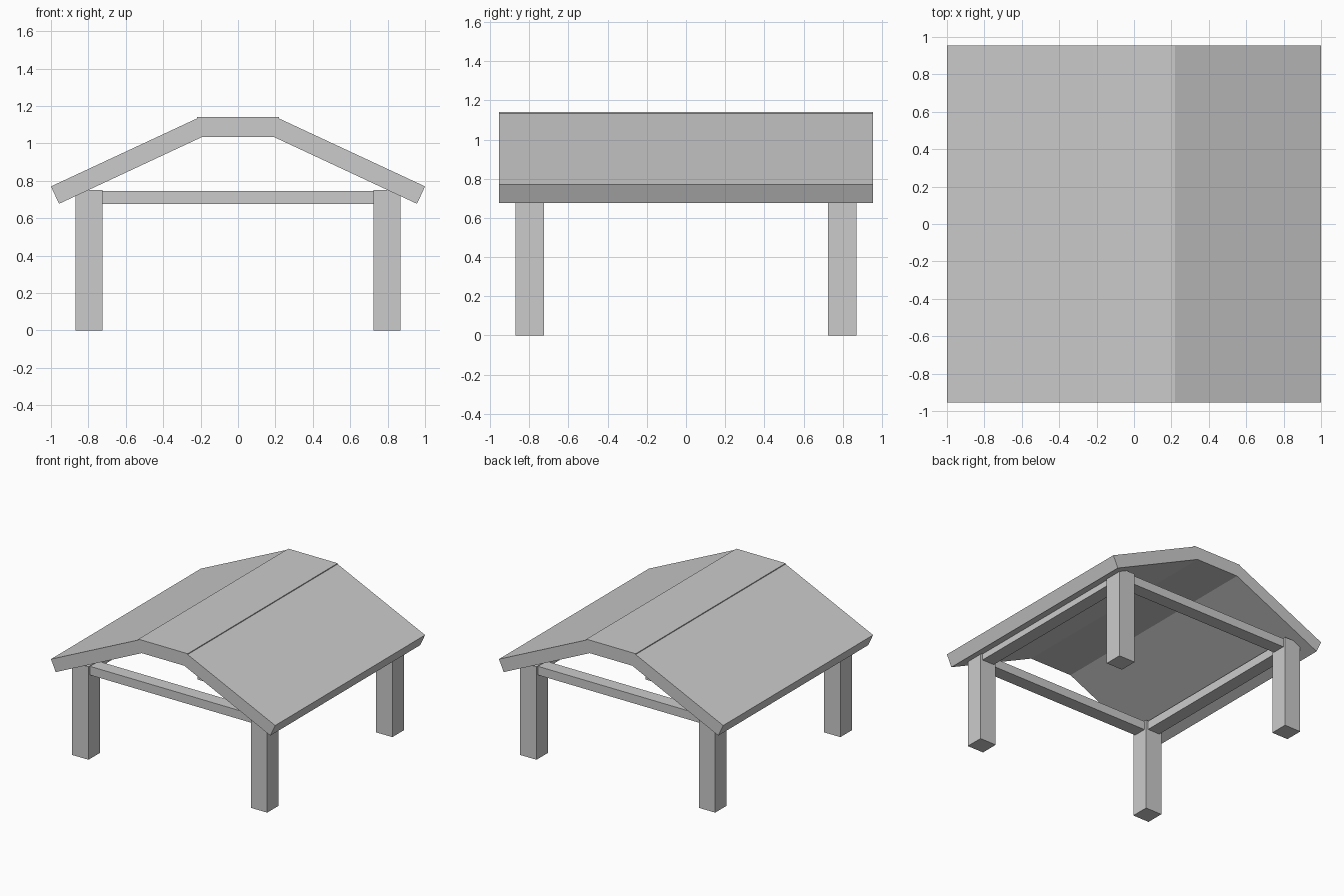
import bpy, bmesh

if "Cube" in bpy.data.objects:
    bpy.data.objects.remove(bpy.data.objects["Cube"])


def box(name, center, size):
    bm = bmesh.new()
    bmesh.ops.create_cube(bm, size=1)
    for v in bm.verts:
        v.co = [c + s * k for c, s, k in zip(center, size, v.co)]
    return finish(name, bm)


def finish(name, bm):
    bmesh.ops.recalc_face_normals(bm, faces=bm.faces)
    mesh = bpy.data.meshes.new(name)
    bm.to_mesh(mesh)
    bm.free()
    ob = bpy.data.objects.new(name, mesh)
    bpy.context.collection.objects.link(ob)
    return ob


def extrude_y(name, profile, half):
    bm = bmesh.new()
    face = bm.faces.new([bm.verts.new((x, -half, z)) for x, z in profile])
    ext = bmesh.ops.extrude_face_region(bm, geom=[face])["geom"]
    verts = [g for g in ext if isinstance(g, bmesh.types.BMVert)]
    bmesh.ops.translate(bm, verts=verts, vec=(0, 2 * half, 0))
    return finish(name, bm)


POST = 0.797      # post centre offset
WIDTH = 0.146     # post thickness
SPAN = 2 * POST - WIDTH
BEAM_W, BEAM_H, BEAM_Z = 0.108, 0.07, 0.711

# Four corner posts
for sx, side in ((-1, "left"), (1, "right")):
    for sy, end in ((-1, "front"), (1, "back")):
        box(f"{end}_{side}_post", (sx * POST, sy * POST, 0.375), (WIDTH, WIDTH, 0.75))

# Tie beams between the posts
for s, end, side in ((-1, "front", "left"), (1, "back", "right")):
    box(f"{end}_beam", (0, s * POST, BEAM_Z), (SPAN, BEAM_W, BEAM_H))
    box(f"{side}_beam", (s * POST, 0, BEAM_Z), (BEAM_W, SPAN, BEAM_H))

# Roof: sloped sides with a slightly raised flat ridge
half = [(0.19, 1.035), (0.957, 0.677), (1.0, 0.77), (0.22, 1.133), (0.22, 1.14)]
extrude_y("roof", half + [(-x, z) for x, z in reversed(half)], 0.955)
